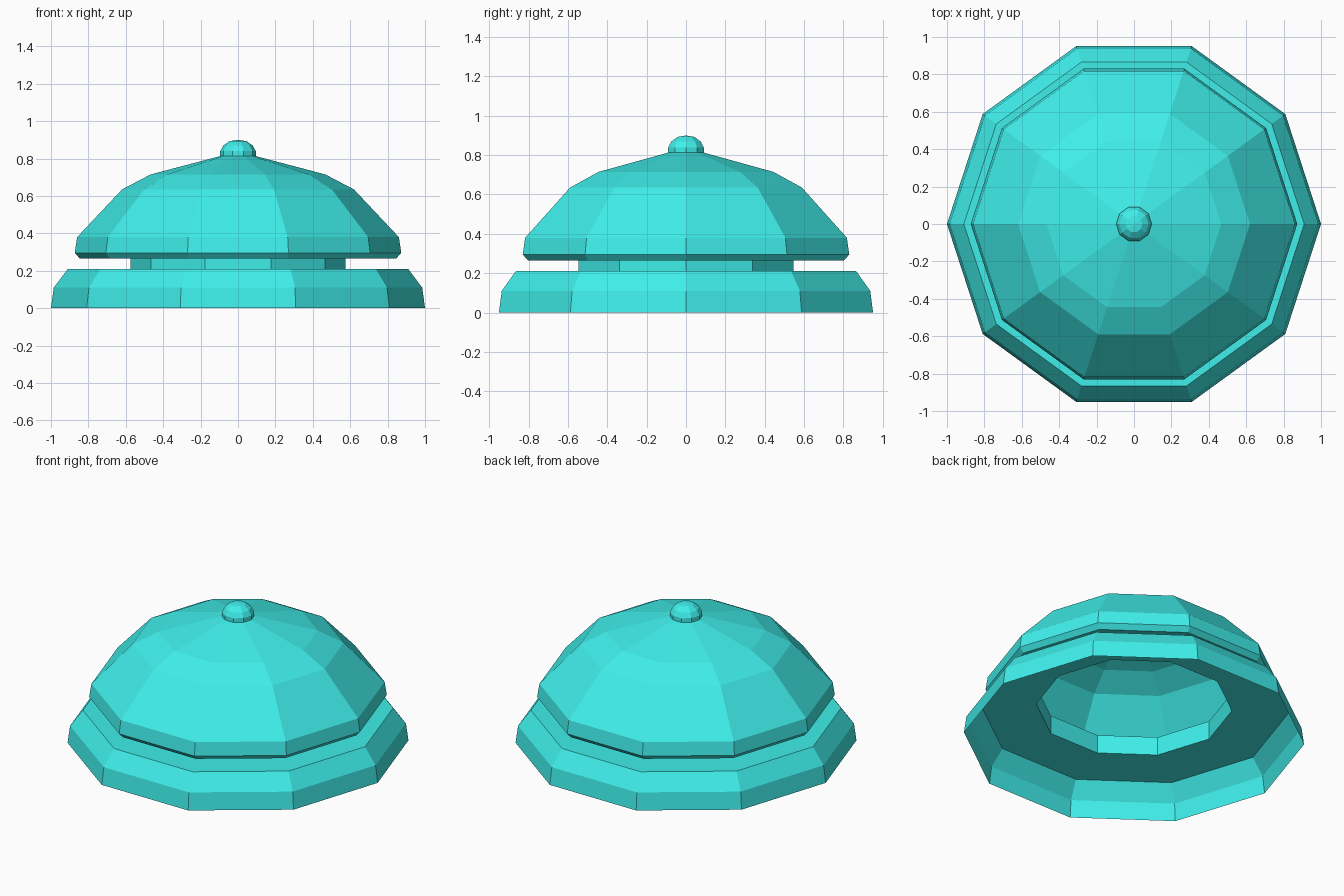
import bpy, bmesh
from math import cos, sin, pi

if "Cube" in bpy.data.objects:
    bpy.data.objects.remove(bpy.data.objects["Cube"])

SIDES = 10

mat = bpy.data.materials.new("turquoise")
mat.diffuse_color = (0.05, 0.86, 0.83, 1)
mat.use_nodes = True
mat.node_tree.nodes["Principled BSDF"].inputs["Base Color"].default_value = mat.diffuse_color


def lathe(name, profile):
    """Revolve (radius, height) points into a flat-faced ten-sided shell."""
    bm = bmesh.new()
    rings = []
    for r, z in profile:
        if r == 0:
            rings.append([bm.verts.new((0, 0, z))] * SIDES)
        else:
            rings.append([bm.verts.new((r * cos(2 * pi * i / SIDES),
                                        r * sin(2 * pi * i / SIDES), z))
                          for i in range(SIDES)])
    for low, high in zip(rings, rings[1:]):
        for i in range(SIDES):
            j = (i + 1) % SIDES
            corners = [low[i], low[j], high[j], high[i]]
            bm.faces.new(list(dict.fromkeys(corners)))
    mesh = bpy.data.meshes.new(name)
    bm.to_mesh(mesh)
    bm.free()
    mesh.materials.append(mat)
    obj = bpy.data.objects.new(name, mesh)
    bpy.context.collection.objects.link(obj)
    return obj


# Open-bottomed stepped base with a hole in its top
lathe("base", [(1.0, 0), (0.985, 0.11), (0.91, 0.21), (0.575, 0.21)])

# Recessed neck, open into the hollow dome
lathe("neck", [(0.575, 0.21), (0.575, 0.33)])

# Dome with its turned-under rim
lathe("dome", [(0.575, 0.33), (0.845, 0.265), (0.873, 0.295), (0.86, 0.38),
               (0.62, 0.635), (0.467, 0.715), (0.095, 0.813)])

# Rounded button on top
lathe("button", [(0.095, 0.813), (0.095, 0.84), (0.078, 0.87),
                 (0.045, 0.893), (0, 0.90)])
